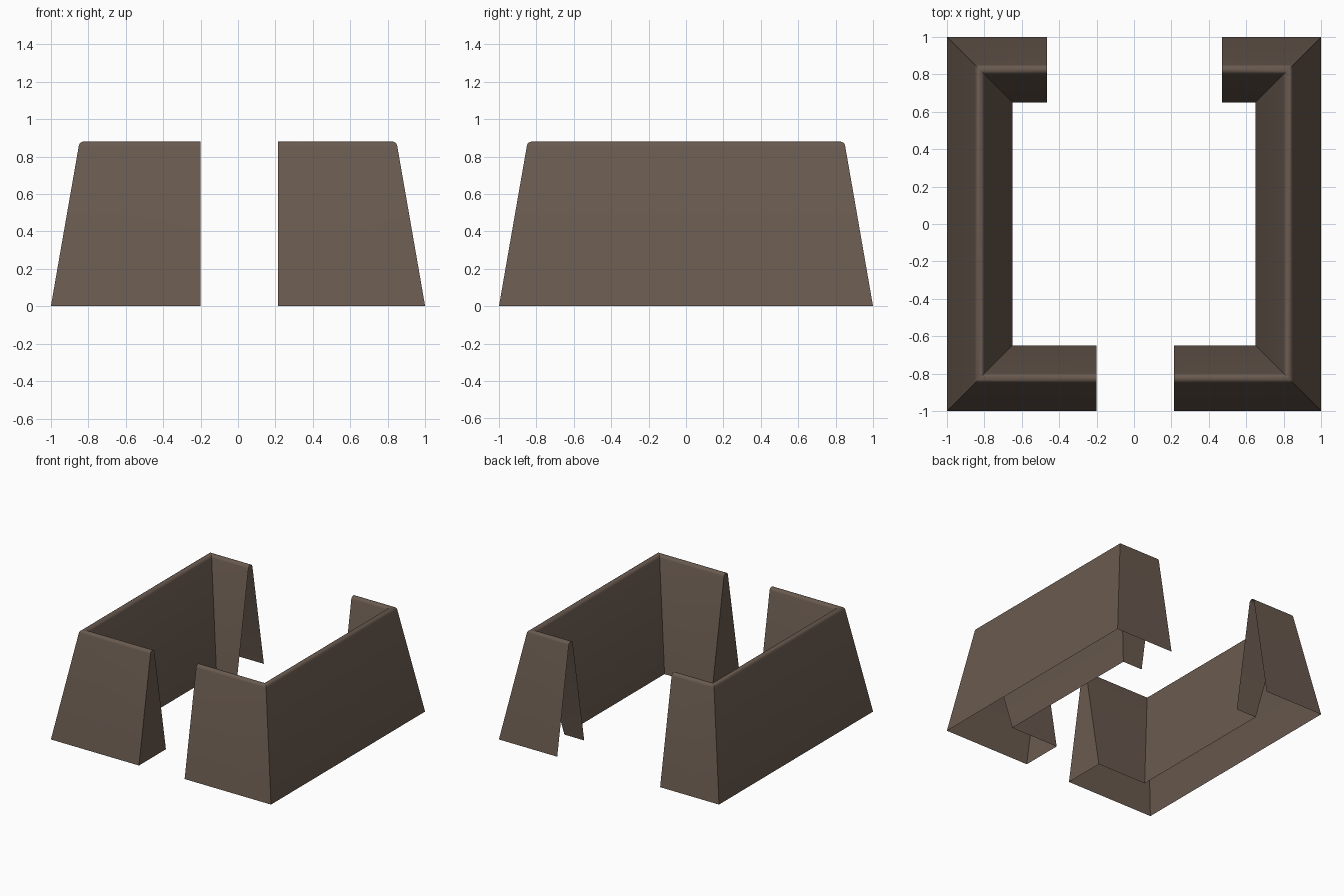
import bpy, bmesh, math

if "Cube" in bpy.data.objects:
    bpy.data.objects.remove(bpy.data.objects["Cube"])

brown = bpy.data.materials.new("dark brown")
brown.diffuse_color = (0.141, 0.102, 0.078, 1)
brown.use_nodes = True
brown.node_tree.nodes["Principled BSDF"].inputs["Base Color"].default_value = brown.diffuse_color

# Wall cross-section: distance from centre, height (sloped sides, rounded top)
MID, R, HEIGHT, TILT, STEPS = 0.825, 0.026, 0.88, math.radians(9.8), 8
profile = [(1.0, 0.0)]
for k in range(STEPS + 1):
    a = TILT + (math.pi - 2 * TILT) * k / STEPS
    profile.append((MID + R * math.cos(a), HEIGHT - R + R * math.sin(a)))
profile.append((0.65, 0.0))


def wall(name, side, front_end, back_end):
    """C-shaped hollow wall with mitred corners; open below and at the back end."""
    bm = bmesh.new()
    rings = []
    for path in (lambda d: (front_end, -d), lambda d: (d, -d),
                 lambda d: (d, d), lambda d: (back_end, d)):
        ring = []
        for d, z in profile:
            x, y = path(d)
            ring.append(bm.verts.new((side * x, y, z)))
        rings.append(ring)
    # wall strips
    for a, b in zip(rings, rings[1:]):
        for i in range(len(profile) - 1):
            f = [a[i], a[i + 1], b[i + 1], b[i]]
            bm.faces.new(f if side < 0 else f[::-1])
    # closed front end
    bm.faces.new(rings[0][::-1] if side < 0 else rings[0])
    me = bpy.data.meshes.new(name)
    bm.to_mesh(me)
    bm.free()
    me.materials.append(brown)
    ob = bpy.data.objects.new(name, me)
    bpy.context.collection.objects.link(ob)
    bpy.ops.object.select_all(action='DESELECT')
    ob.select_set(True)
    bpy.context.view_layer.objects.active = ob
    bpy.ops.object.shade_smooth_by_angle(angle=math.radians(30))


wall("left_wall", -1, 0.20, 0.465)
wall("right_wall", 1, 0.215, 0.47)
